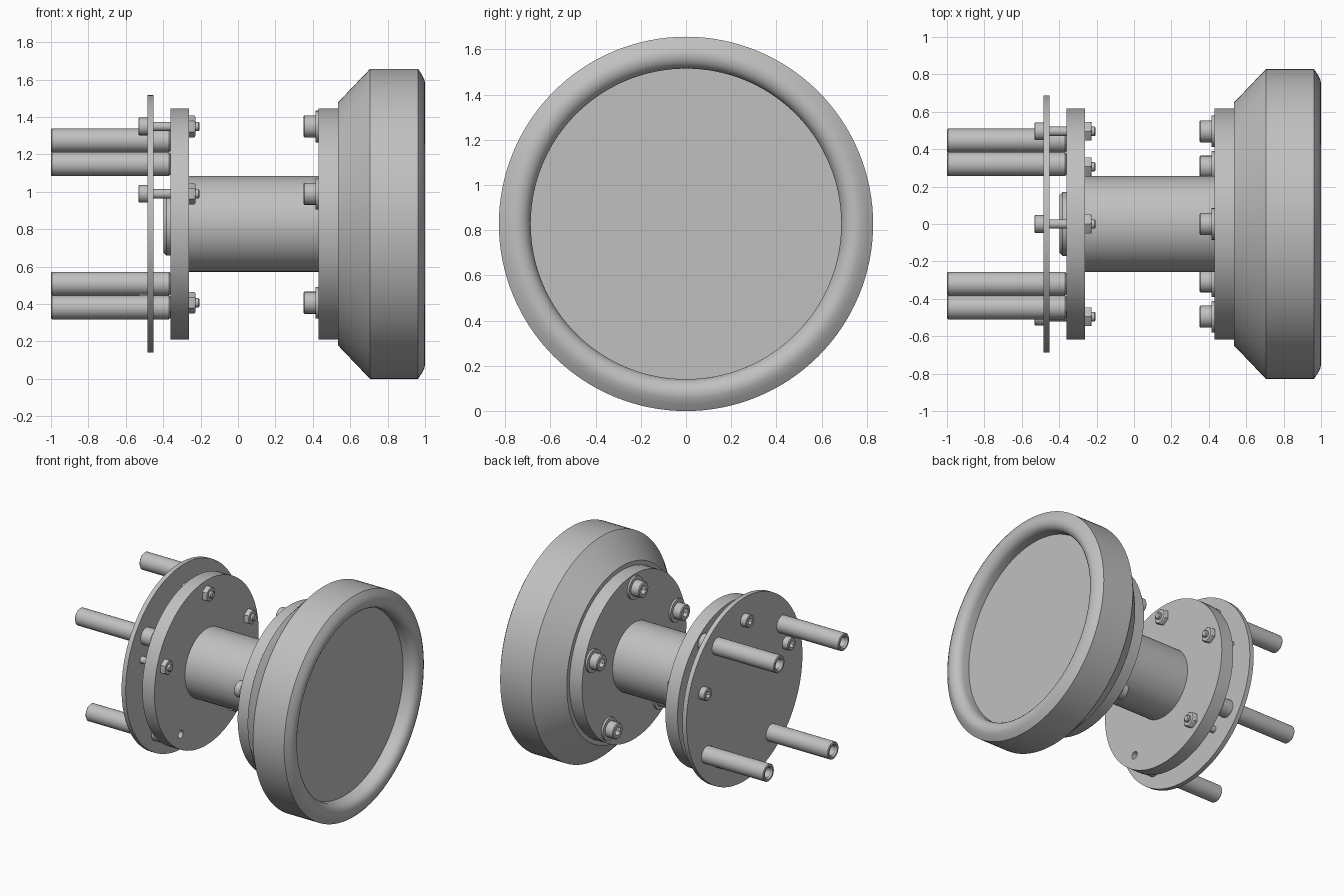
import bpy, bmesh
from math import sin, cos, pi, radians

cube = bpy.data.objects.get("Cube")
if cube:
    bpy.data.objects.remove(cube, do_unlink=True)

AXIS_Z = 0.828
BOLT_RING = 0.521

steel = bpy.data.materials.new("grey steel")
steel.use_nodes = True
GREY = (0.53, 0.53, 0.53, 1)
steel.diffuse_color = GREY
steel.node_tree.nodes["Principled BSDF"].inputs["Base Color"].default_value = GREY


def smooth(obj, angle=28):
    bpy.ops.object.select_all(action="DESELECT")
    obj.select_set(True)
    bpy.context.view_layer.objects.active = obj
    bpy.ops.object.shade_smooth_by_angle(angle=radians(angle))


def lathe(name, profile, y=0, z=0, segs=24, angle=28):
    """Turn (x, radius[, 'hex']) points about an axis parallel to x and cap both ends."""
    bm = bmesh.new()
    rings = []
    for x, r, *shape in profile:
        ring = []
        for i in range(segs):
            a = 2 * pi * i / segs
            k = cos(pi / 6) / cos(a % (pi / 3) - pi / 6) if shape else 1
            ring.append(bm.verts.new((x, r * k * sin(a), r * k * cos(a))))
        rings.append(ring)
    for p, q in zip(rings, rings[1:]):
        for i in range(segs):
            j = (i + 1) % segs
            bm.faces.new((p[i], p[j], q[j], q[i]))
    bm.faces.new(rings[0])
    bm.faces.new(rings[-1])
    bmesh.ops.recalc_face_normals(bm, faces=bm.faces)
    mesh = bpy.data.meshes.new(name)
    bm.to_mesh(mesh)
    bm.free()
    mesh.materials.append(steel)
    obj = bpy.data.objects.new(name, mesh)
    obj.location = (0, y, AXIS_Z + z)
    bpy.context.collection.objects.link(obj)
    smooth(obj, angle)
    return obj


def disc(name, x0, x1, r, **kw):
    return lathe(name, [(x0, r), (x1, r)], **kw)


def socket_bolt(name, x0, x1, r, socket, shank, end, **kw):
    """Cap screw with a hexagonal socket, head from x0 to x1 and shank to end."""
    depth = x0 + (x1 - x0) * 0.6
    lathe(name, [(depth, socket, "hex"), (x0, socket, "hex"), (x0, r * 0.9),
                 (x0 + r * 0.1, r), (x1, r), (x1, shank),
                 (end - 0.006, shank), (end, shank * 0.75)], **kw)


# Large dished head with a rounded lip
lathe("dished_head", [(0.535, 0.65), (0.705, 0.828), (0.963, 0.828), (0.984, 0.797),
                      (0.996, 0.772), (1.0, 0.753), (0.997, 0.732), (0.989, 0.714),
                      (0.977, 0.701), (0.96, 0.691), (0.94, 0.687), (0.89, 0.687)],
      segs=128, angle=36)
disc("head_flange", 0.43, 0.54, 0.618, segs=96)

# Central tube with its stepped end
lathe("central_tube", [(-0.397, 0.155), (-0.382, 0.17), (-0.34, 0.17),
                       (-0.34, 0.256), (0.44, 0.256)], segs=64)

# Mounting flange and thin backing plate
flange = disc("mounting_flange", -0.362, -0.261, 0.618, segs=96)
disc("thin_plate", -0.485, -0.451, 0.688, segs=96)

# Five-hole bolt circles on both flanges, one mounting hole left open
for i in range(5):
    a = 2 * pi * i / 5
    spot = dict(y=BOLT_RING * sin(a), z=BOLT_RING * cos(a))
    disc(f"head_washer_{i}", 0.415, 0.435, 0.085, **spot)
    socket_bolt(f"head_bolt_{i}", 0.35, 0.415, 0.059, 0.032, 0.04, 0.45, **spot)
    if i == 3:
        cutter = disc("hole_cutter", -0.42, -0.2, 0.028, **spot)
        cutter.hide_render = True
        cut = flange.modifiers.new("bolt_hole", "BOOLEAN")
        cut.object = cutter
        cut.solver = "EXACT"
        bpy.context.view_layer.objects.active = flange
        bpy.ops.object.modifier_apply(modifier=cut.name)
        bpy.data.objects.remove(cutter, do_unlink=True)
        smooth(flange)
        continue
    socket_bolt(f"plate_bolt_{i}", -0.533, -0.483, 0.047, 0.025, 0.025, -0.205, **spot)
    lathe(f"plate_nut_{i}", [(-0.265, 0.058, "hex"), (-0.233, 0.058, "hex"),
                             (-0.226, 0.048)], **spot)

# Four bored rods in a turned square
ry, rz = 0.32, 0.446
for i in range(4):
    lathe(f"rod_{i}", [(-0.88, 0.037), (-0.987, 0.037), (-1.0, 0.046),
                       (-1.0, 0.059), (-0.995, 0.064), (-0.37, 0.064),
                       (-0.362, 0.057)], y=ry, z=rz, segs=32)
    ry, rz = -rz, ry
